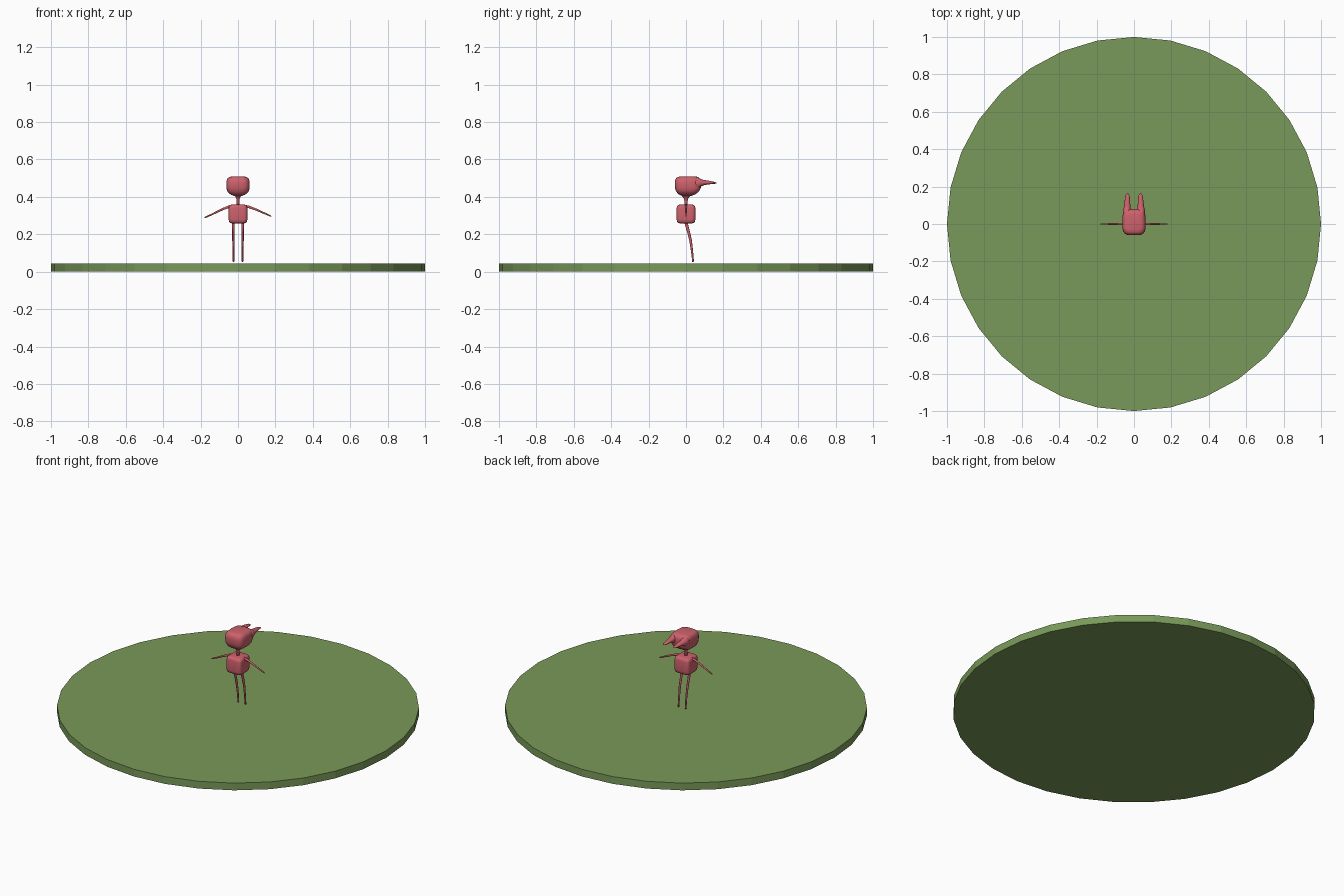
import bpy, bmesh, math
from mathutils import Vector


def material(name, color):
    m = bpy.data.materials.new(name)
    m.diffuse_color = color
    return m


GREEN = material("grass_green", (0.19, 0.32, 0.10, 1))
PINK = material("soft_red", (0.62, 0.12, 0.15, 1))
X, Y, Z = Vector((1, 0, 0)), Vector((0, 1, 0)), Vector((0, 0, 1))


def loft(name, sections, u, v, power=2.0, sides=24, mirror=False):
    """Skin rings of (x, y, z, radius_u, radius_v); power > 2 squares the ring."""
    bm = bmesh.new()
    rings = []
    for x, y, z, ru, rv in sections:
        ring = []
        for i in range(sides):
            a = 2 * math.pi * i / sides
            c, s = math.cos(a), math.sin(a)
            k = (abs(c) ** power + abs(s) ** power) ** (-1 / power)
            ring.append(bm.verts.new(Vector((x, y, z)) + u * (c * k * ru) + v * (s * k * rv)))
        rings.append(ring)
    for a, b in zip(rings, rings[1:]):
        for i in range(sides):
            j = (i + 1) % sides
            bm.faces.new((a[i], a[j], b[j], b[i]))
    bm.faces.new(rings[0])
    bm.faces.new(rings[-1])
    bmesh.ops.recalc_face_normals(bm, faces=bm.faces)
    me = bpy.data.meshes.new(name)
    bm.to_mesh(me)
    bm.free()
    for p in me.polygons:
        p.use_smooth = True
    ob = bpy.data.objects.new(name, me)
    bpy.context.collection.objects.link(ob)
    me.materials.append(PINK)
    if mirror:
        mod = ob.modifiers.new("mirror", 'MIRROR')
        mod.use_mirror_merge = False
    return ob


# ground disc
bpy.ops.mesh.primitive_cylinder_add(vertices=32, radius=1, depth=0.044, location=(0, 0, 0.022))
disc = bpy.context.object
disc.name = "ground_disc"
disc.data.materials.append(GREEN)

# torso: rounded box
loft("torso", [(0, 0, 0.259, 0.036, 0.036), (0, 0, 0.261, 0.043, 0.043),
               (0, 0, 0.268, 0.048, 0.048), (0, 0, 0.28, 0.05, 0.05),
               (0, 0, 0.34, 0.05, 0.05), (0, 0, 0.35, 0.048, 0.048),
               (0, 0, 0.356, 0.043, 0.043), (0, 0, 0.358, 0.036, 0.036)],
     X, Y, power=7, sides=40)

# neck
loft("neck", [(0, 0, 0.35, 0.008, 0.009), (0, 0, 0.375, 0.007, 0.008),
              (0, 0, 0.39, 0.009, 0.011), (0, 0, 0.40, 0.014, 0.018),
              (0, 0.002, 0.412, 0.026, 0.032)], X, Y)

# head: rounded block with a tapering underside
loft("head", [(0, 0.003, 0.404, 0.018, 0.023), (0, 0.005, 0.412, 0.038, 0.042),
              (0, 0.007, 0.420, 0.050, 0.053), (0, 0.009, 0.432, 0.058, 0.063),
              (0, 0.010, 0.448, 0.062, 0.069), (0, 0.010, 0.475, 0.062, 0.070),
              (0, 0.010, 0.490, 0.060, 0.068), (0, 0.010, 0.500, 0.055, 0.063),
              (0, 0.010, 0.506, 0.047, 0.055), (0, 0.010, 0.509, 0.035, 0.043)],
     X, Y, power=4, sides=40)

# pair of ears sweeping toward +y
loft("ears", [(0.036, 0.045, 0.473, 0.024, 0.033), (0.037, 0.065, 0.474, 0.023, 0.029),
              (0.037, 0.080, 0.475, 0.020, 0.020), (0.036, 0.095, 0.476, 0.0175, 0.014),
              (0.036, 0.115, 0.477, 0.015, 0.011), (0.035, 0.140, 0.476, 0.013, 0.007),
              (0.035, 0.155, 0.475, 0.010, 0.005), (0.035, 0.164, 0.474, 0.004, 0.002)],
     X, Z, mirror=True)

# arms, the left one hanging slightly lower
for name, s, drop in (("right_arm", 1, 0.0), ("left_arm", -1, 0.007)):
    loft(name, [(s * 0.040, 0, 0.349, 0.007, 0.008), (s * 0.060, 0, 0.346 - drop * 0.3, 0.006, 0.007),
                (s * 0.100, 0, 0.331 - drop * 0.7, 0.005, 0.006),
                (s * 0.140, 0, 0.313 - drop, 0.004, 0.005),
                (s * 0.172, 0, 0.299 - drop, 0.004, 0.004),
                (s * 0.179, 0, 0.296 - drop, 0.002, 0.002)], Y, Z, sides=16)

# bowed legs
loft("legs", [(0.025, 0.000, 0.270, 0.008, 0.009), (0.025, 0.003, 0.250, 0.007, 0.009),
              (0.025, 0.013, 0.215, 0.006, 0.008), (0.025, 0.024, 0.170, 0.006, 0.007),
              (0.024, 0.031, 0.120, 0.005, 0.006), (0.024, 0.036, 0.075, 0.005, 0.005),
              (0.024, 0.037, 0.056, 0.005, 0.005), (0.024, 0.037, 0.051, 0.003, 0.003)],
     X, Y, sides=16, mirror=True)
